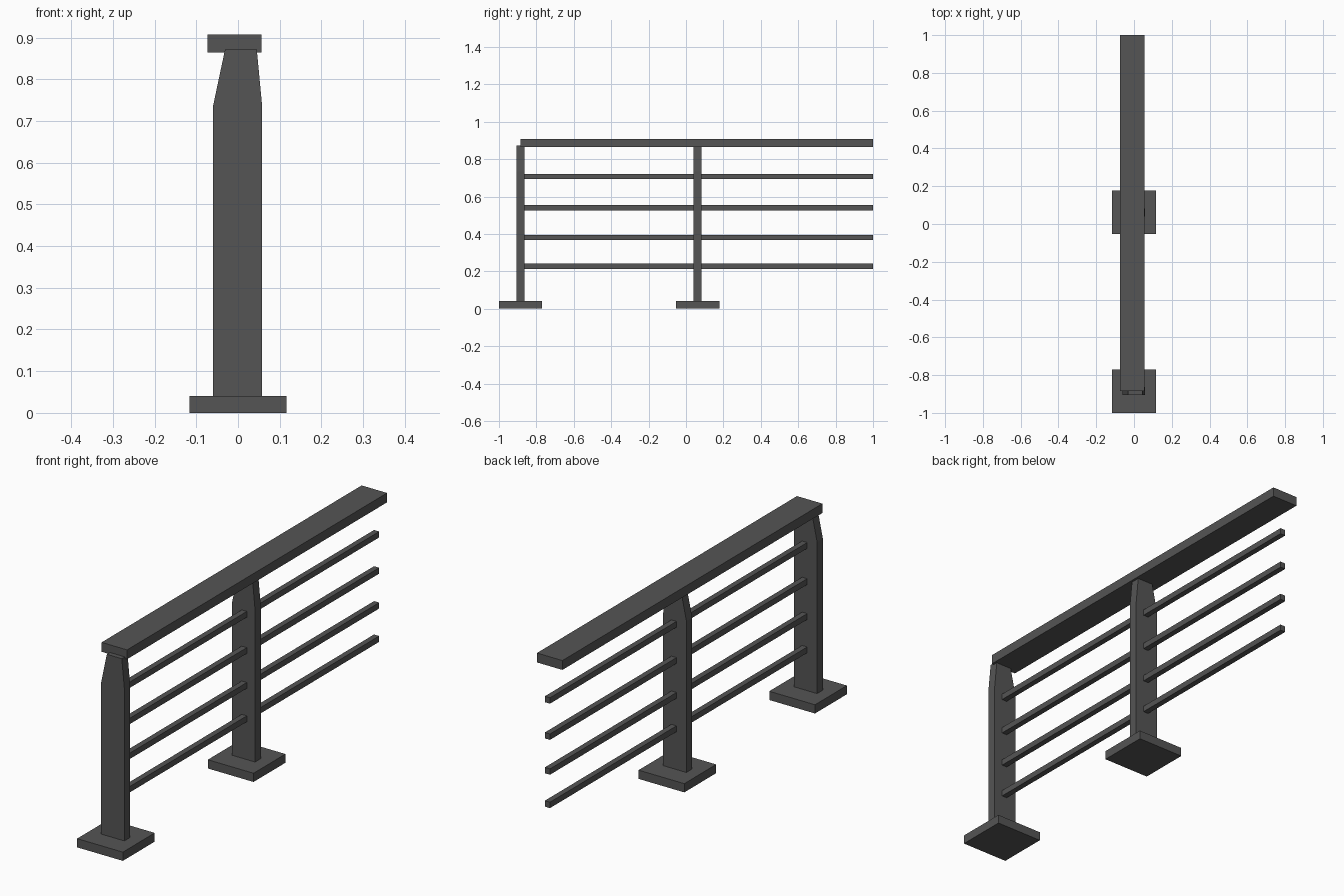
import bpy

if "Cube" in bpy.data.objects:
    bpy.data.objects.remove(bpy.data.objects["Cube"])

mat = bpy.data.materials.new("dark_grey_metal")
mat.diffuse_color = (0.09, 0.09, 0.09, 1)
mat.use_nodes = True
mat.node_tree.nodes["Principled BSDF"].inputs["Base Color"].default_value = mat.diffuse_color


def prism(name, profile, y0, y1):
    """Extrude an x/z profile (counter-clockwise seen from the front) along y."""
    n = len(profile)
    verts = [(x, y, z) for y in (y0, y1) for x, z in profile]
    faces = [tuple(range(n)), tuple(range(2 * n - 1, n - 1, -1))]
    faces += [(i, i + n, (i + 1) % n + n, (i + 1) % n) for i in range(n)]
    mesh = bpy.data.meshes.new(name)
    mesh.from_pydata(verts, [], faces)
    mesh.materials.append(mat)
    obj = bpy.data.objects.new(name, mesh)
    bpy.context.collection.objects.link(obj)
    return obj


def box(name, x0, x1, y0, y1, z0, z1):
    return prism(name, [(x0, z0), (x1, z0), (x1, z1), (x0, z1)], y0, y1)


# Posts with tapered heads, each on a square foot plate
post_profile = [(-0.06, 0.04), (0.058, 0.04), (0.058, 0.735),
                (0.045, 0.872), (-0.031, 0.872), (-0.06, 0.735)]
for label, plate_y, post_y in (("front", -1.0, -0.906), ("middle", -0.053, 0.041)):
    box(label + "_foot_plate", -0.116, 0.116, plate_y, plate_y + 0.231, 0, 0.04)
    prism(label + "_post", post_profile, post_y, post_y + 0.042)

# Flat handrail
box("handrail", -0.073, 0.056, -0.884, 1.0, 0.864, 0.907)

# Four thin bars, one span between the posts and one beyond the middle post
for i, z in enumerate((0.227, 0.380, 0.540, 0.706)):
    for span, y0, y1 in (("front", -0.864, 0.041), ("back", 0.083, 1.0)):
        box(f"{span}_bar_{i + 1}", -0.01, 0.016, y0, y1, z - 0.0135, z + 0.0135)
